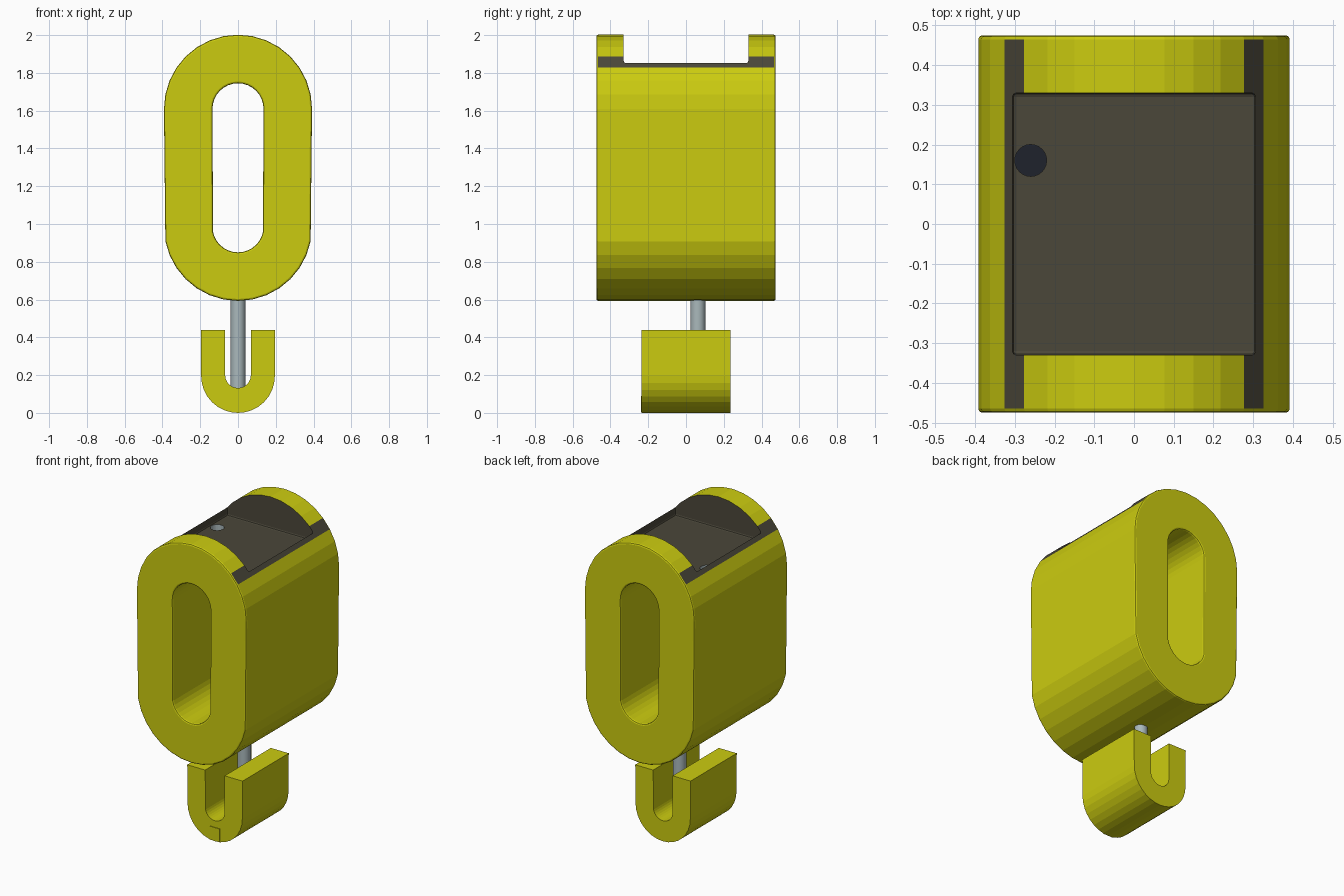
import bpy, bmesh, math

if "Cube" in bpy.data.objects:
    bpy.data.objects.remove(bpy.data.objects["Cube"])


def material(name, rgb):
    m = bpy.data.materials.new(name)
    m.diffuse_color = (*rgb, 1)
    m.use_nodes = True
    m.node_tree.nodes["Principled BSDF"].inputs["Base Color"].default_value = m.diffuse_color
    return m


YELLOW = material("yellow_paint", (0.6, 0.6, 0.005))
DARK = material("dark_pocket", (0.07, 0.063, 0.042))
STEEL = material("steel", (0.4, 0.48, 0.5))
NAVY = material("hole_bottom", (0.013, 0.016, 0.025))


def finish(bm, name, *mats):
    bmesh.ops.recalc_face_normals(bm, faces=bm.faces)
    me = bpy.data.meshes.new(name)
    bm.to_mesh(me)
    bm.free()
    ob = bpy.data.objects.new(name, me)
    bpy.context.collection.objects.link(ob)
    for m in mats:
        me.materials.append(m)
    return ob


def arc(r, z, first, last):
    """Points on a 32-sided circle in the xz plane."""
    return [(r * math.cos(i * math.pi / 16), z + r * math.sin(i * math.pi / 16))
            for i in range(first, last + 1)]


def thick_profile(name, outer, inner, half_depth, closed, *mats):
    """Extrude the band between two matching chains along y."""
    bm = bmesh.new()
    rings = [[bm.verts.new((x, y, z)) for x, z in chain]
             for chain, y in ((outer, -half_depth), (inner, -half_depth),
                              (inner, half_depth), (outer, half_depth))]
    n = len(outer)
    for i in range(n if closed else n - 1):
        j = (i + 1) % n
        for k in range(4):
            a, b = rings[k], rings[(k + 1) % 4]
            bm.faces.new((a[i], a[j], b[j], b[i]))
    if not closed:
        for i in (0, n - 1):
            bm.faces.new([r[i] for r in rings])
    return finish(bm, name, *mats)


def box(name, lo, hi, *mats):
    bm = bmesh.new()
    bmesh.ops.create_cube(bm, size=1)
    for v in bm.verts:
        v.co = [a if c < 0 else b for c, a, b in zip(v.co, lo, hi)]
    return finish(bm, name, *mats)


def cylinder(name, x, y, z0, z1, r, *mats):
    bm = bmesh.new()
    bmesh.ops.create_cone(bm, cap_ends=True, segments=24, radius1=r, radius2=r, depth=z1 - z0)
    bmesh.ops.translate(bm, vec=(x, y, (z0 + z1) / 2), verts=bm.verts)
    return finish(bm, name, *mats)


def bevel(ob, width):
    m = ob.modifiers.new("bevel", 'BEVEL')
    m.width, m.segments = width, 2
    m.limit_method, m.angle_limit = 'ANGLE', math.radians(40)
    bpy.context.view_layer.objects.active = ob
    bpy.ops.object.modifier_apply(modifier=m.name)


def cut(ob, cutter):
    m = ob.modifiers.new("cut", 'BOOLEAN')
    m.operation, m.object, m.solver = 'DIFFERENCE', cutter, 'EXACT'
    bpy.context.view_layer.objects.active = ob
    bpy.ops.object.modifier_apply(modifier=m.name)
    bpy.data.objects.remove(cutter, do_unlink=True)


# Main housing: a long oval tube
def oval(r):
    return arc(r, 1.61, 0, 16) + arc(r, 0.985, 17, 31)


body = thick_profile("housing", oval(0.392), oval(0.135), 0.475, True, YELLOW, DARK, STEEL, NAVY)
bevel(body, 0.01)

# Sunken top pocket and the small bore in its floor
FLOOR = 1.80
pocket = box("pocket_cutter", (-0.306, -0.33, FLOOR), (0.306, 0.33, 2.2))
bevel(pocket, 0.01)
cut(body, pocket)
cut(body, cylinder("bore_cutter", -0.26, 0.16, 1.55, 1.9, 0.04))
for p in body.data.polygons:
    c = p.center
    if math.hypot(c.x + 0.26, c.y - 0.16) < 0.042 and 1.5 < c.z < FLOOR - 0.01:
        p.material_index = 3 if p.normal.z > 0.5 else 2
    elif c.z > FLOOR - 0.005 and abs(c.x) < 0.3065 and abs(c.y) < 0.3305:
        p.material_index = 1

# U-shaped hook
outer = [(-0.197, 0.44)] + arc(0.195, 0.195, 16, 32) + [(0.197, 0.44)]
inner = [(-0.069, 0.44)] + arc(0.068, 0.2, 16, 32) + [(0.069, 0.44)]
thick_profile("hook", outer, inner, 0.235, False, YELLOW)

# Small key at the front of the hook
box("hook_key", (-0.035, -0.239, 0.004), (0.035, -0.2, 0.09), YELLOW)

# Steel rod joining the housing and the hook
rod = cylinder("rod", 0, 0.063, 0.1, 0.63, 0.039, STEEL)
bpy.ops.object.select_all(action='DESELECT')
rod.select_set(True)
bpy.context.view_layer.objects.active = rod
bpy.ops.object.shade_smooth_by_angle(angle=math.radians(40))
